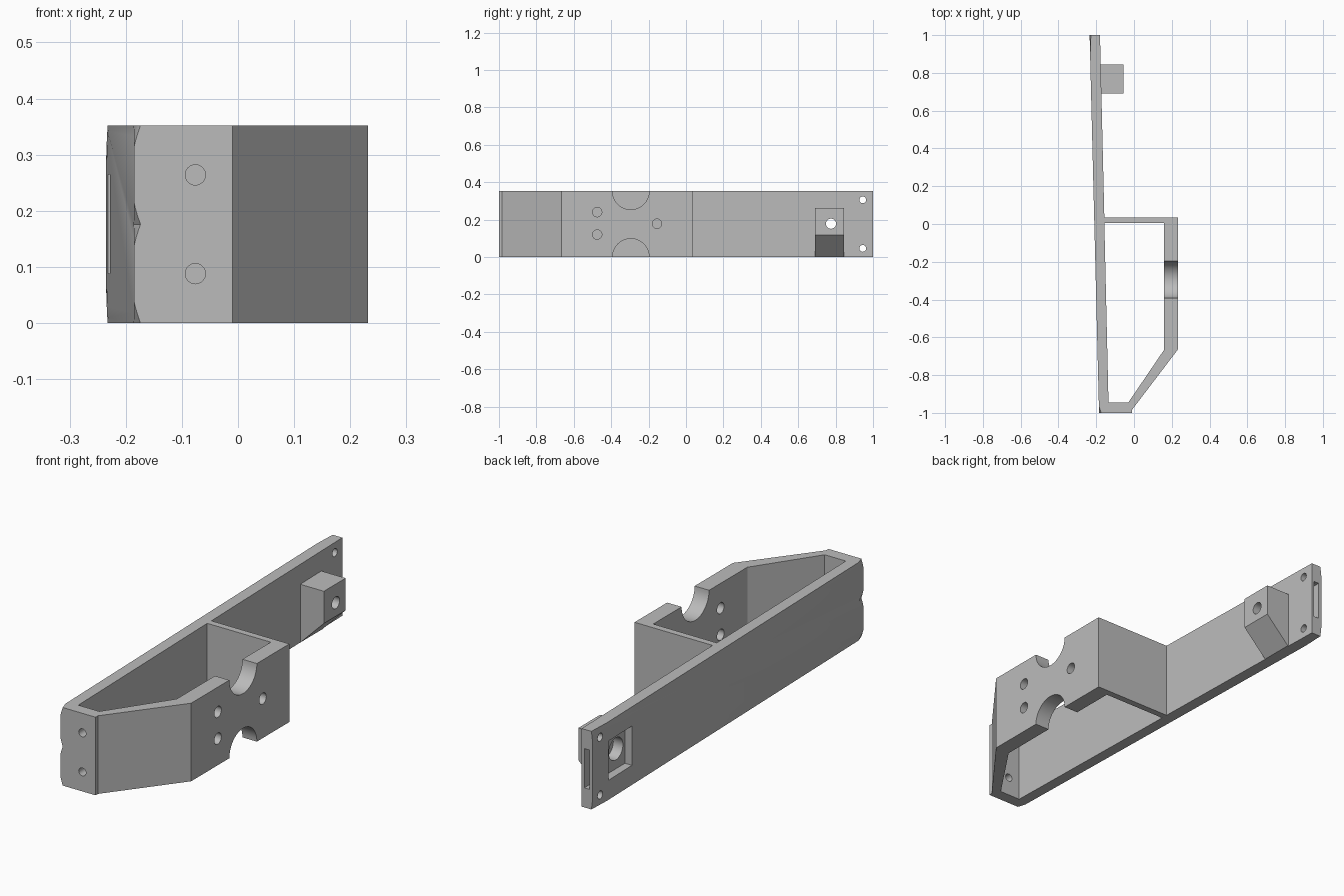
import bpy, bmesh, math
from mathutils import Matrix, Vector

if "Cube" in bpy.data.objects:
    bpy.data.objects.remove(bpy.data.objects["Cube"], do_unlink=True)

H = 0.352          # height of the whole bracket
MID = H / 2

grey = bpy.data.materials.new("light grey")
grey.use_nodes = True
colour = (0.5, 0.5, 0.5, 1)
grey.diffuse_color = colour
grey.node_tree.nodes["Principled BSDF"].inputs["Base Color"].default_value = colour


def finish(name, bm):
    bmesh.ops.recalc_face_normals(bm, faces=bm.faces)
    mesh = bpy.data.meshes.new(name)
    bm.to_mesh(mesh)
    bm.free()
    obj = bpy.data.objects.new(name, mesh)
    bpy.context.collection.objects.link(obj)
    mesh.materials.append(grey)
    return obj


def prism(name, points, offset):
    """Closed solid from a flat outline swept along an offset."""
    bm = bmesh.new()
    face = bm.faces.new([bm.verts.new(p) for p in points])
    moved = bmesh.ops.extrude_face_region(bm, geom=[face])["geom"]
    verts = [v for v in moved if isinstance(v, bmesh.types.BMVert)]
    bmesh.ops.translate(bm, verts=verts, vec=Vector(offset))
    # keep the starting face so both ends are capped
    if not face.is_valid or len(bm.faces) < len(points) + 2:
        bmesh.ops.holes_fill(bm, edges=bm.edges)
    return finish(name, bm)


def box(name, lo, hi):
    corners = [(lo[0], lo[1]), (hi[0], lo[1]), (hi[0], hi[1]), (lo[0], hi[1])]
    return prism(name, [(x, y, lo[2]) for x, y in corners], (0, 0, hi[2] - lo[2]))


def rod(name, centre, radius, length, axis):
    bm = bmesh.new()
    turn = Matrix.Rotation(math.pi / 2, 4, "Y" if axis == "x" else "X")
    bmesh.ops.create_cone(bm, cap_ends=True, segments=48, radius1=radius,
                          radius2=radius, depth=length,
                          matrix=Matrix.Translation(centre) @ turn)
    return finish(name, bm)


def combine(target, tool, operation="DIFFERENCE"):
    mod = target.modifiers.new("combine", "BOOLEAN")
    mod.operation, mod.solver, mod.object = operation, "EXACT", tool
    tool.hide_render = True
    bpy.context.view_layer.update()
    graph = bpy.context.evaluated_depsgraph_get()
    result = bpy.data.meshes.new_from_object(target.evaluated_get(graph))
    target.modifiers.clear()
    target.data = result
    bpy.data.objects.remove(tool, do_unlink=True)


# Long slanted plate with the closed loop on its front half
outline = [(-0.185, -1), (-0.01, -1), (-0.01, -0.983), (0.232, -0.665),
           (0.232, 0.035), (-0.157, 0.035), (-0.18, 1), (-0.235, 1)]
bracket = prism("bracket", [(x, y, 0) for x, y in outline], (0, 0, H))

# Open space inside the loop
space = [(-0.135, -0.945), (-0.03, -0.945), (0.16, -0.665),
         (0.16, 0.005), (-0.157, 0.005)]
combine(bracket, prism("loop_space", [(x, y, -0.1) for x, y in space], (0, 0, H + 0.2)))

# Mounting block with a sloped underside
block = [(-0.2, 0), (-0.172, 0), (-0.055, 0.117), (-0.055, 0.262), (-0.2, 0.262)]
combine(bracket, prism("mount_block", [(x, 0.69, z) for x, z in block],
                       (0, 0.155, 0)), "UNION")

# Round notches in the top and bottom of the side wall
for z in (0, H):
    combine(bracket, rod("notch", (0.2, -0.295, z), 0.098, 0.2, "x"))

# Screw holes in the side wall
for y, z in ((-0.475, 0.24), (-0.475, 0.12), (-0.155, 0.178)):
    combine(bracket, rod("side_hole", (0.2, y, z), 0.025, 0.2, "x"))

# Screw holes in the front wall and at the back of the plate
for side in (-1, 1):
    combine(bracket, rod("front_hole", (-0.076, -0.97, MID + side * 0.088), 0.018, 0.12, "y"))
    combine(bracket, rod("back_hole", (-0.2, 0.945, MID + side * 0.13), 0.018, 0.2, "x"))

# Square pocket, counterbore, through hole and end slot
combine(bracket, box("pocket", (-0.3, 0.71, 0.088), (-0.193, 0.885, 0.265)))
combine(bracket, rod("counterbore", (-0.18, 0.775, 0.178), 0.05, 0.07, "x"))
combine(bracket, rod("block_hole", (-0.1, 0.775, 0.178), 0.027, 0.3, "x"))
combine(bracket, box("end_slot", (-0.219, 0.85, 0.088), (-0.193, 1.1, 0.265)))


def trim_corner(name, y, depth, shift, edge_x):
    """Shave the outer plate corner along a curved edge that fades inward."""
    levels = [-0.02 + i * (H + 0.04) / 40 for i in range(41)]
    edge = [(edge_x(min(max(z, 0), H)), y, z) for z in levels]
    back = [(-0.4, y, levels[-1]), (-0.4, y, levels[0])]
    combine(bracket, prism(name, edge + back, (shift, depth, 0)))


# Scalloped front corner and slightly rounded back corner
trim_corner("front_trim", -1.005, 0.075, -0.025,
            lambda z: -0.189 + 0.017 * ((abs(z - MID) - 0.088) / 0.088) ** 2)
trim_corner("back_trim", 1.005, -0.155, -0.006,
            lambda z: -0.2355 + 0.0075 * (max(abs(z - MID) - 0.088, 0) / 0.088) ** 2)

# Keep hole walls smooth and all edges crisp
bpy.ops.object.select_all(action="DESELECT")
bracket.select_set(True)
bpy.context.view_layer.objects.active = bracket
bpy.ops.object.shade_smooth_by_angle(angle=math.radians(25))
